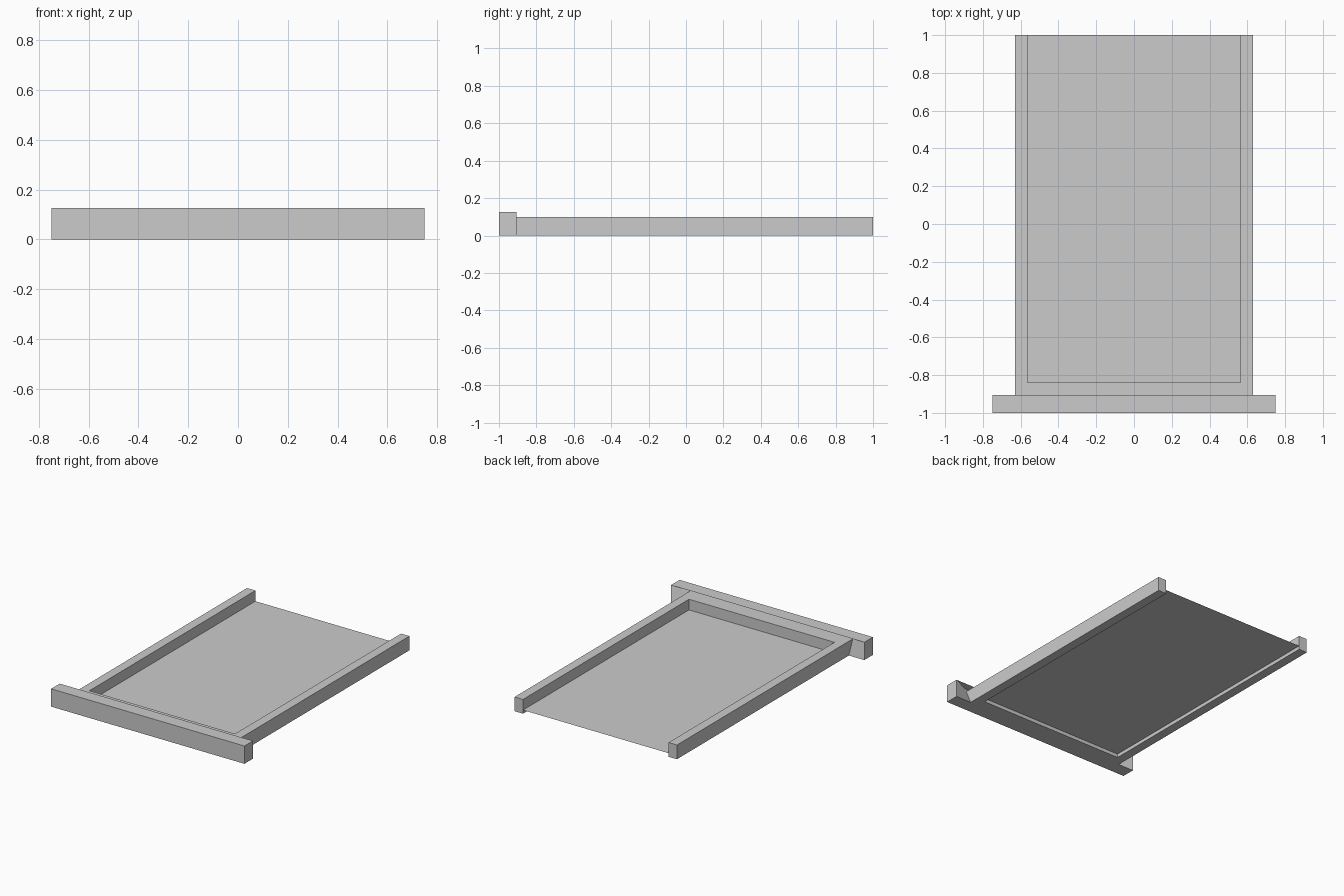
import bpy, bmesh

if "Cube" in bpy.data.objects:
    bpy.data.objects.remove(bpy.data.objects["Cube"])


def make_object(name, bm):
    bmesh.ops.recalc_face_normals(bm, faces=bm.faces[:])
    mesh = bpy.data.meshes.new(name)
    bm.to_mesh(mesh)
    bm.free()
    obj = bpy.data.objects.new(name, mesh)
    bpy.context.collection.objects.link(obj)
    return obj


FRONT, LIP, UNDERCUT, BACK = -1.0, -0.905, -0.96, 1.0
OUTER, INNER, RAIL_H, BAR_H = 0.63, 0.565, 0.10, 0.125

# U-shaped frame: two side rails joined by a front rail tucked under the lip
bm = bmesh.new()
outline = [(-OUTER, BACK), (-OUTER, UNDERCUT), (OUTER, UNDERCUT), (OUTER, BACK),
           (INNER, BACK), (INNER, -0.84), (-INNER, -0.84), (-INNER, BACK)]
face = bm.faces.new([bm.verts.new((x, y, 0)) for x, y in outline])
ext = bmesh.ops.extrude_face_region(bm, geom=[face])
bmesh.ops.translate(bm, vec=(0, 0, RAIL_H),
                    verts=[v for v in ext["geom"] if isinstance(v, bmesh.types.BMVert)])
make_object("tray_frame", bm)

# Thin recessed bottom panel
bm = bmesh.new()
bm.faces.new([bm.verts.new(p) for p in (
    (-INNER, -0.84, 0.025), (INNER, -0.84, 0.025), (INNER, BACK, 0.025), (-INNER, BACK, 0.025))])
make_object("bottom_panel", bm)

# Wide front bar: square ends, back face leaning in below a straight top lip
bm = bmesh.new()
columns = [(-0.75, LIP), (-OUTER, UNDERCUT), (OUTER, UNDERCUT), (0.75, LIP)]
low = [bm.verts.new((x, LIP, 0)) for x, y in columns]
high = [bm.verts.new((x, y, BAR_H)) for x, y in columns]
front = [bm.verts.new((x, FRONT, z)) for x, z in
         ((-0.75, 0), (0.75, 0), (0.75, BAR_H), (-0.75, BAR_H))]
for i in range(3):
    bm.faces.new((low[i + 1], low[i], high[i], high[i + 1]))
bm.faces.new(front)
bm.faces.new((front[0], front[3], high[0], low[0]))
bm.faces.new((front[2], front[1], low[3], high[3]))
bm.faces.new((front[3], front[2], high[3], high[0]))
bm.faces.new((front[1], front[0], *low))
make_object("front_bar", bm)
